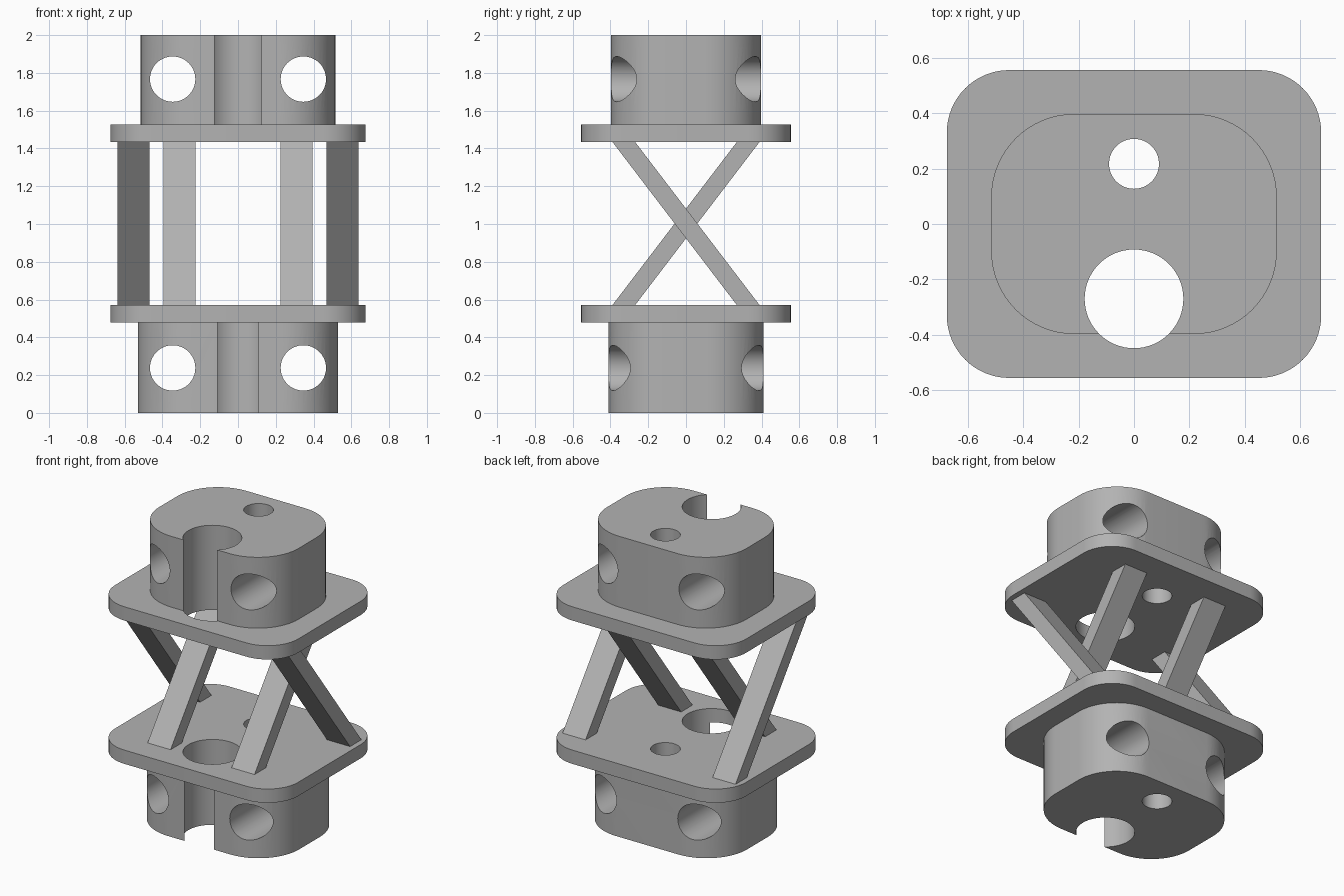
import bpy, bmesh
from math import cos, sin, pi, radians

cube = bpy.data.objects.get("Cube")
if cube:
    bpy.data.objects.remove(cube, do_unlink=True)

grey = bpy.data.materials.new("plain grey")
grey.use_nodes = True
colour = (0.45, 0.45, 0.45, 1)
grey.diffuse_color = colour
grey.node_tree.nodes["Principled BSDF"].inputs["Base Color"].default_value = colour


def prism(name, outline, offset):
    """Extrude a closed 3D outline by an offset vector."""
    bm = bmesh.new()
    face = bm.faces.new([bm.verts.new(p) for p in outline])
    ext = bmesh.ops.extrude_face_region(bm, geom=[face])
    top = [v for v in ext["geom"] if isinstance(v, bmesh.types.BMVert)]
    bmesh.ops.translate(bm, verts=top, vec=offset)
    bmesh.ops.recalc_face_normals(bm, faces=bm.faces[:])
    mesh = bpy.data.meshes.new(name)
    bm.to_mesh(mesh)
    bm.free()
    mesh.materials.append(grey)
    obj = bpy.data.objects.new(name, mesh)
    bpy.context.collection.objects.link(obj)
    return obj


def rounded_slab(name, hx, hy, radius, z0, z1, steps=16):
    pts = []
    for i, (sx, sy) in enumerate([(1, 1), (-1, 1), (-1, -1), (1, -1)]):
        for k in range(steps + 1):
            a = (i + k / steps) * pi / 2
            pts.append((sx * (hx - radius) + radius * cos(a),
                        sy * (hy - radius) + radius * sin(a), z0))
    return prism(name, pts, (0, 0, z1 - z0))


def drill(obj, centre, radius, along_y=False):
    """Cut a round through-hole along z, or along y."""
    bpy.ops.mesh.primitive_cylinder_add(
        vertices=64, radius=radius, depth=5, location=centre,
        rotation=(pi / 2 if along_y else 0, 0, 0))
    cutter = bpy.context.object
    cutter.hide_render = True
    cutter.data.materials.append(grey)
    mod = obj.modifiers.new("hole", 'BOOLEAN')
    mod.operation, mod.solver, mod.object = 'DIFFERENCE', 'EXACT', cutter
    bpy.context.view_layer.objects.active = obj
    bpy.ops.object.modifier_apply(modifier=mod.name)
    bpy.data.objects.remove(cutter, do_unlink=True)


def smooth(obj):
    bpy.ops.object.select_all(action='DESELECT')
    obj.select_set(True)
    bpy.context.view_layer.objects.active = obj
    bpy.ops.object.shade_smooth_by_angle(angle=radians(30))


# Blocks and plates, with shared vertical holes
LOW, HIGH = 0.57, 1.435
lower_block = rounded_slab("lower_block", 0.53, 0.41, 0.30, 0, 0.478)
lower_plate = rounded_slab("lower_plate", 0.675, 0.555, 0.225, 0.478, LOW)
upper_plate = rounded_slab("upper_plate", 0.675, 0.555, 0.225, HIGH, 1.527)
upper_block = rounded_slab("upper_block", 0.515, 0.397, 0.30, 1.527, 2)

for part in (lower_block, lower_plate, upper_plate, upper_block):
    drill(part, (0, -0.27, 1), 0.178)
    drill(part, (0, 0.217, 1), 0.09)

# Cross holes through both blocks
for block, z in ((lower_block, 0.238), (upper_block, 1.767)):
    for x in (-0.346, 0.346):
        drill(block, (x, 0, z), 0.12, along_y=True)

for part in (lower_block, lower_plate, upper_plate, upper_block):
    smooth(part)

# Slanted struts: inner pair rises to the back, outer pair to the front
for side, sx in (("left", 1), ("right", -1)):
    for pair, x, slope in (("inner", 0.31, 1), ("outer", 0.554, -1)):
        x0 = sx * x - 0.085
        outline = [(x0, slope * y, z) for y, z in
                   ((-0.39, LOW), (-0.27, LOW), (0.39, HIGH), (0.27, HIGH))]
        prism(f"{side}_{pair}_strut", outline, (0.17, 0, 0))
